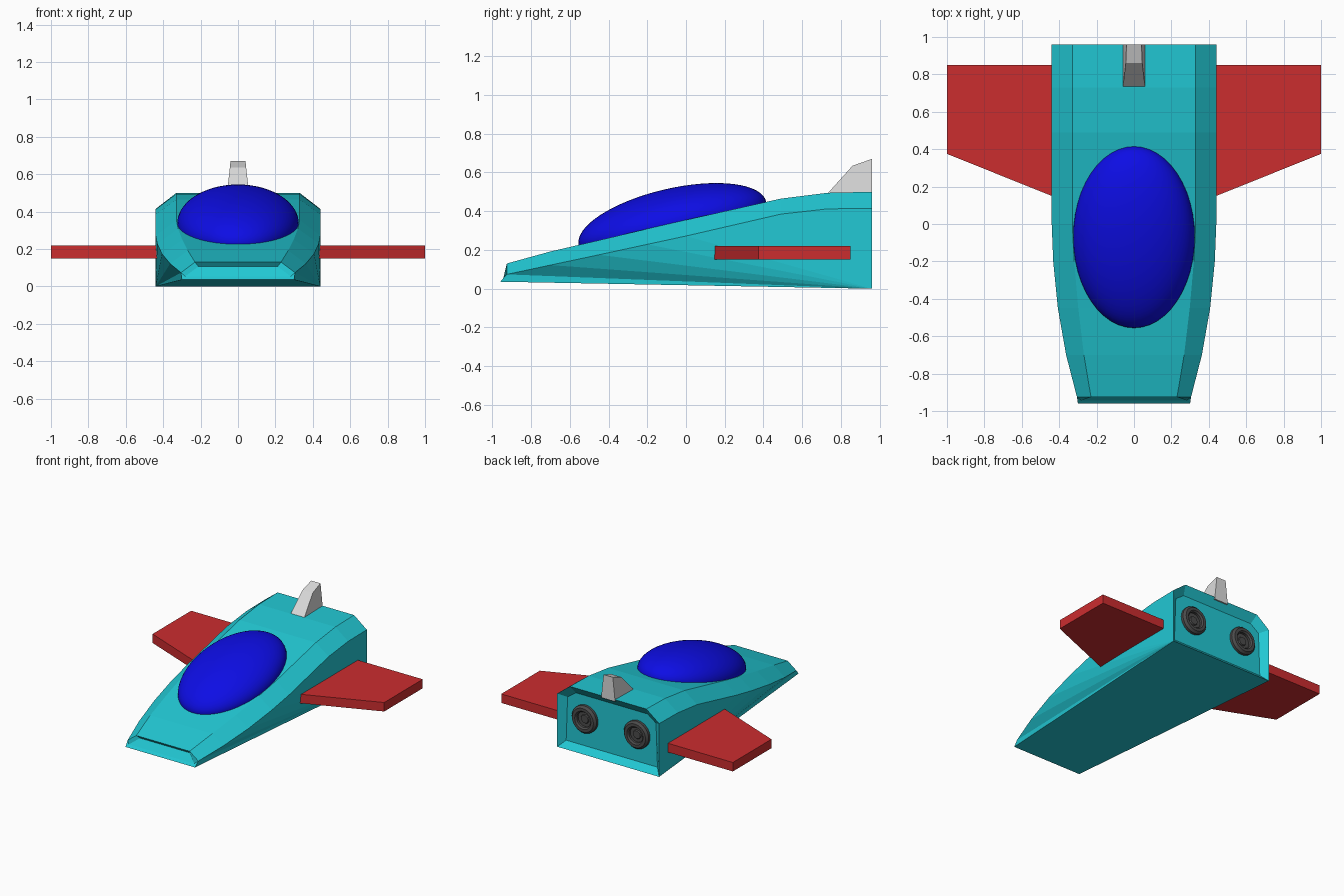
import bpy, bmesh, math
from mathutils import Matrix, Vector

if "Cube" in bpy.data.objects:
    bpy.data.objects.remove(bpy.data.objects["Cube"])


def material(name, rgb):
    m = bpy.data.materials.new(name)
    m.diffuse_color = (*rgb, 1)
    m.use_nodes = True
    m.node_tree.nodes["Principled BSDF"].inputs["Base Color"].default_value = m.diffuse_color
    return m


TEAL = material("teal", (0.016, 0.58, 0.66))
RED = material("red", (0.60, 0.026, 0.028))
BLUE = material("deep blue", (0.004, 0.004, 0.78))
GREY = material("light grey", (0.70, 0.70, 0.70))
DARK = material("dark grey", (0.07, 0.07, 0.07))


def finish(name, bm, mat, smooth=False):
    bmesh.ops.recalc_face_normals(bm, faces=bm.faces)
    me = bpy.data.meshes.new(name)
    bm.to_mesh(me)
    bm.free()
    me.materials.append(mat)
    ob = bpy.data.objects.new(name, me)
    bpy.context.collection.objects.link(ob)
    if smooth:
        bpy.ops.object.select_all(action='DESELECT')
        ob.select_set(True)
        bpy.context.view_layer.objects.active = ob
        bpy.ops.object.shade_smooth_by_angle(angle=math.radians(35))
    return ob


def prism(name, lower, upper, mat):
    """Solid between two matching outlines."""
    bm = bmesh.new()
    a = [bm.verts.new(p) for p in lower]
    b = [bm.verts.new(p) for p in upper]
    bm.faces.new(a)
    bm.faces.new(b)
    for i in range(len(a)):
        j = (i + 1) % len(a)
        bm.faces.new((a[i], a[j], b[j], b[i]))
    return finish(name, bm, mat)


# Hull stations: y, shoulder half width, shoulder z, roof half width, roof z
stations = [
    (-0.925, 0.305, 0.074, 0.230, 0.130),
    (-0.70, 0.363, 0.122, 0.268, 0.192),
    (-0.45, 0.407, 0.175, 0.298, 0.250),
    (-0.20, 0.432, 0.229, 0.320, 0.309),
    (0.00, 0.440, 0.272, 0.330, 0.355),
    (0.49, 0.440, 0.385, 0.330, 0.465),
    (0.73, 0.440, 0.412, 0.330, 0.495),
    (0.96, 0.440, 0.415, 0.330, 0.500),
]
bm = bmesh.new()
sides = []
for s in (-1, 1):
    sides.append(dict(
        shoulder=[bm.verts.new((s * w, y, z)) for y, w, z, _, _ in stations],
        roof=[bm.verts.new((s * w, y, z)) for y, _, _, w, z in stations],
        nose=bm.verts.new((s * 0.30, -0.96, 0.036)),
        heel=bm.verts.new((s * 0.44, 0.96, 0.0)),
        slot_top=bm.verts.new((s * 0.212, -0.905, 0.107)),
        slot_low=bm.verts.new((s * 0.282, -0.943, 0.054))))
L, R = sides
for d in sides:
    c, t = d["shoulder"], d["roof"]
    bm.faces.new((d["nose"], d["heel"], c[0]))
    for i in range(len(c) - 1):
        bm.faces.new((d["heel"], c[i], c[i + 1]))
        bm.faces.new((c[i], c[i + 1], t[i + 1], t[i]))
    # nose slot cheeks
    bm.faces.new((t[0], c[0], d["slot_low"], d["slot_top"]))
    bm.faces.new((c[0], d["nose"], d["slot_low"]))
for i in range(len(stations) - 1):
    bm.faces.new((L["roof"][i], R["roof"][i], R["roof"][i + 1], L["roof"][i + 1]))
bm.faces.new((L["roof"][0], R["roof"][0], R["slot_top"], L["slot_top"]))
bm.faces.new((L["slot_top"], R["slot_top"], R["slot_low"], L["slot_low"]))
bm.faces.new((L["slot_low"], R["slot_low"], R["nose"], L["nose"]))
bm.faces.new((L["nose"], R["nose"], R["heel"], L["heel"]))
# recessed engine bay at the rear
rear = bm.faces.new((L["heel"], R["heel"], R["shoulder"][-1], R["roof"][-1],
                     L["roof"][-1], L["shoulder"][-1]))
bmesh.ops.recalc_face_normals(bm, faces=bm.faces)
bmesh.ops.inset_individual(bm, faces=[rear], thickness=0.065, depth=-0.045)
finish("hull", bm, TEAL)

# Canopy: ellipsoid tilted along the roof slope
bm = bmesh.new()
bmesh.ops.create_uvsphere(
    bm, u_segments=48, v_segments=32, radius=1,
    matrix=Matrix.Translation((0, -0.07, 0.337))
    @ Matrix.Rotation(math.radians(13.1), 4, 'X')
    @ Matrix.Diagonal((0.325, 0.497, 0.18, 1)))
finish("canopy", bm, BLUE, smooth=True)

# Wings
outline = [(0.36, 0.118), (1.0, 0.375), (1.0, 0.85), (0.36, 0.85)]
for s, side in ((-1, "left"), (1, "right")):
    prism(side + "_wing", [(s * x, y, 0.15) for x, y in outline],
          [(s * x, y, 0.22) for x, y in outline], RED)

# Tail fin, narrowing upward
profile = [(0.725, 0.485), (0.86, 0.635), (0.96, 0.67), (0.96, 0.485)]
half = lambda z: 0.060 - 0.020 * (z - 0.485) / 0.185
prism("tail_fin", [(-half(z), y, z) for y, z in profile],
      [(half(z), y, z) for y, z in profile], GREY)

# Engine nozzles: lathed rings (radius, y)
ring = [(0.107, 0.905), (0.107, 0.935), (0.092, 0.952), (0.070, 0.952),
        (0.060, 0.940), (0.060, 0.922), (0.035, 0.922), (0.030, 0.930), (0, 0.930)]
for s, side in ((-1, "left"), (1, "right")):
    bm = bmesh.new()
    pts = [bm.verts.new((s * 0.225 + r, y, 0.26)) for r, y in ring]
    edges = [bm.edges.new(p) for p in zip(pts, pts[1:])]
    bmesh.ops.spin(bm, geom=pts + edges, cent=(s * 0.225, 0, 0.26), axis=(0, 1, 0),
                   angle=math.tau, steps=32, use_merge=True)
    bmesh.ops.remove_doubles(bm, verts=bm.verts, dist=0.0005)
    finish(side + "_engine", bm, DARK, smooth=True)
